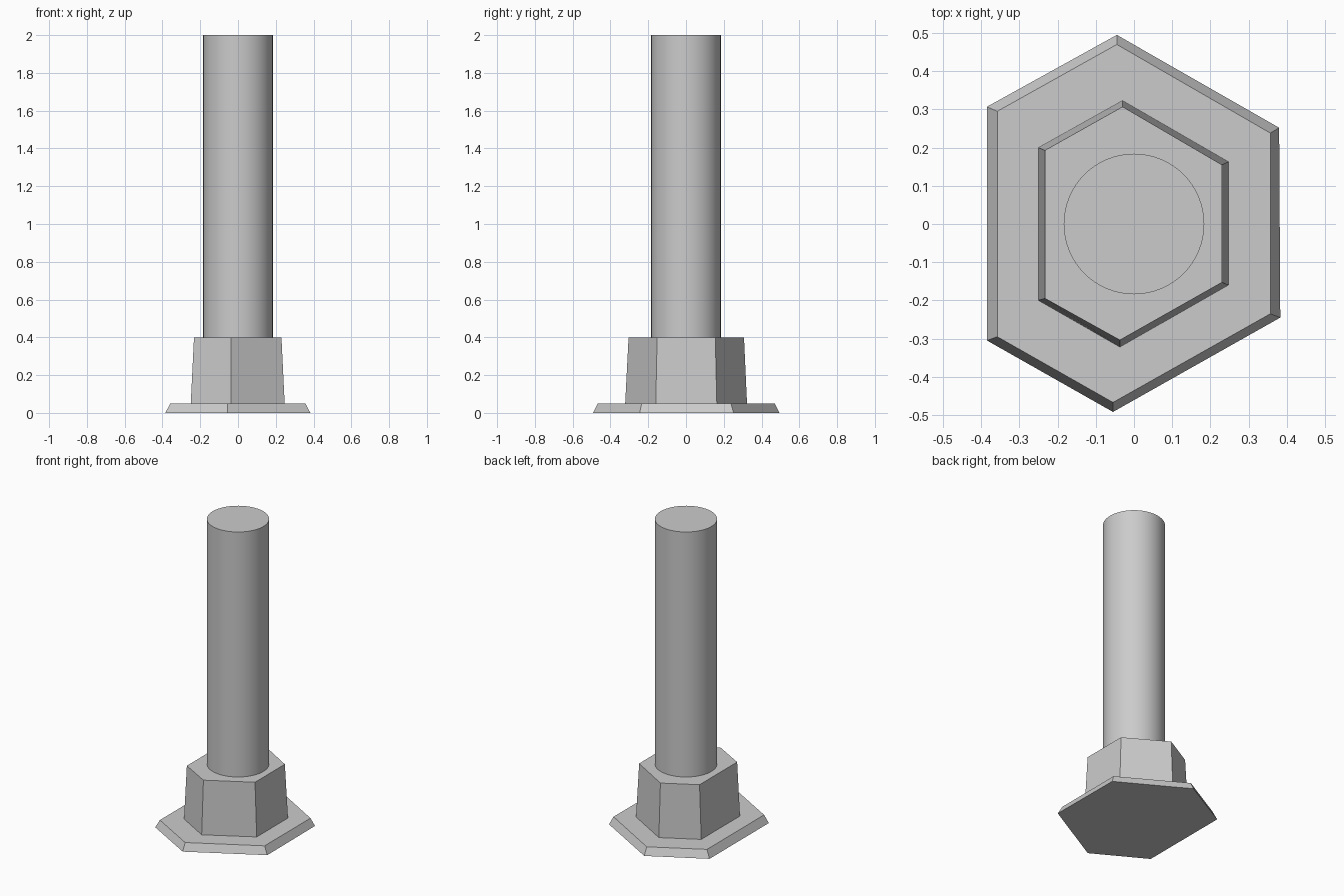
import bpy
import bmesh
import math

cube = bpy.data.objects.get("Cube")
if cube:
    bpy.data.objects.remove(cube, do_unlink=True)

grey = bpy.data.materials.new("light grey")
grey.use_nodes = True
colour = (0.6, 0.6, 0.6, 1)
grey.diffuse_color = colour
grey.node_tree.nodes["Principled BSDF"].inputs["Base Color"].default_value = colour


def tapered_prism(name, lower, upper, z0, z1):
    """Closed solid between two outlines with the same number of corners."""
    bm = bmesh.new()
    low = [bm.verts.new((x, y, z0)) for x, y in lower]
    top = [bm.verts.new((x, y, z1)) for x, y in upper]
    bm.faces.new(low)
    bm.faces.new(top)
    for i in range(len(low)):
        j = (i + 1) % len(low)
        bm.faces.new((low[i], low[j], top[j], top[i]))
    bmesh.ops.recalc_face_normals(bm, faces=bm.faces)
    mesh = bpy.data.meshes.new(name)
    bm.to_mesh(mesh)
    bm.free()
    mesh.materials.append(grey)
    obj = bpy.data.objects.new(name, mesh)
    bpy.context.collection.objects.link(obj)
    return obj


# Flat six-sided base plate with a sloping rim
tapered_prism(
    "base_plate",
    [(-0.045, 0.495), (0.38, 0.252), (0.383, -0.245),
     (-0.055, -0.492), (-0.385, -0.305), (-0.385, 0.307)],
    [(-0.045, 0.47), (0.357, 0.238), (0.357, -0.235),
     (-0.055, -0.467), (-0.358, -0.295), (-0.358, 0.295)],
    0, 0.05)

# Tapered six-sided collar
tapered_prism(
    "collar",
    [(-0.03, 0.323), (0.247, 0.163), (0.247, -0.16),
     (-0.037, -0.322), (-0.25, -0.2), (-0.25, 0.2)],
    [(-0.03, 0.307), (0.23, 0.155), (0.23, -0.153),
     (-0.037, -0.304), (-0.233, -0.195), (-0.233, 0.193)],
    0.05, 0.4)

# Tall round shaft
bpy.ops.mesh.primitive_cylinder_add(vertices=64, radius=0.184, depth=1.6,
                                    location=(0, 0, 1.2))
shaft = bpy.context.object
shaft.name = "shaft"
shaft.data.materials.append(grey)
bpy.ops.object.shade_smooth_by_angle(angle=math.radians(30))
